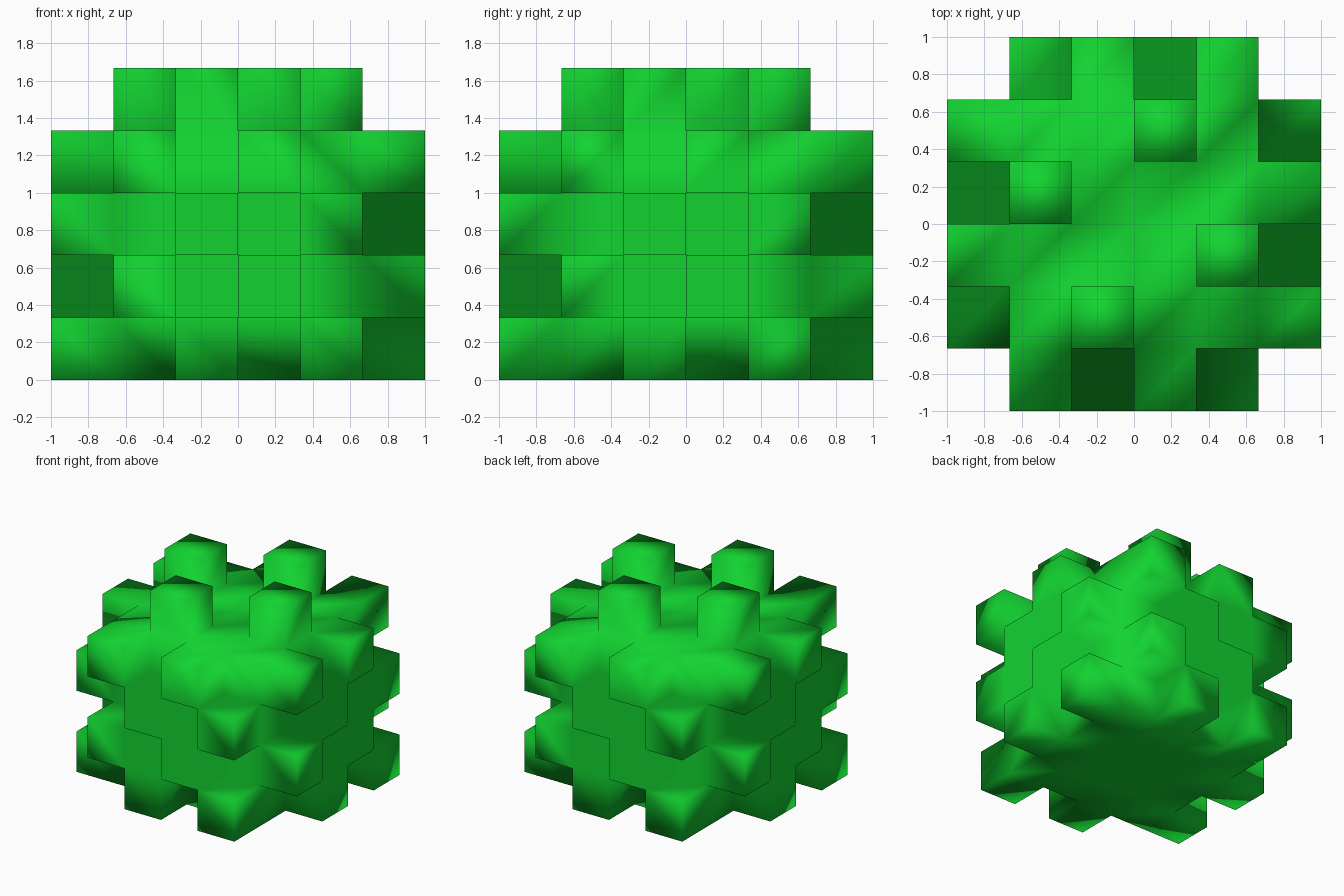
import bpy, bmesh
from mathutils import Vector

if "Cube" in bpy.data.objects:
    bpy.data.objects.remove(bpy.data.objects["Cube"])

N, LEVELS = 6, 5
CELL = 2.0 / N


def turns(i, j):
    """The cell and its three quarter-turn copies about the z axis."""
    for _ in range(4):
        yield i, j
        i, j = N - 1 - j, i


# Solid 4 x 4 core, four levels high
cells = {(i, j, k) for i in range(1, 5) for j in range(1, 5) for k in range(4)}

# Staggered leaf blocks on all four sides, offset on alternate levels
for k in range(4):
    for i in ((1, 3) if k % 2 else (2, 4)):
        cells |= {(a, b, k) for a, b in turns(i, 0)}

# Four leaf blocks on top
cells |= {(a, b, 4) for a, b in turns(2, 1)}

# Skin: one quad for each exposed cell side, sharing corner vertices
bm = bmesh.new()
corner = {}


def vert(p):
    key = tuple(round(c) for c in p)
    if key not in corner:
        x, y, z = key
        corner[key] = bm.verts.new((x * CELL - 1, y * CELL - 1, z * CELL))
    return corner[key]


for c in sorted(cells):
    for axis in range(3):
        for s in (-1, 1):
            n = Vector((0, 0, 0))
            n[axis] = s
            if tuple(round(a + b) for a, b in zip(c, n)) in cells:
                continue
            u = Vector((0, 0, 0))
            u[(axis + 1) % 3] = 1
            v = n.cross(u)
            mid = Vector(c) + Vector((0.5, 0.5, 0.5)) + n * 0.5
            quad = [mid + (u * a + v * b) * 0.5
                    for a, b in ((-1, -1), (1, -1), (1, 1), (-1, 1))]
            face = bm.faces.new([vert(p) for p in quad])
            face.smooth = True

mesh = bpy.data.meshes.new("bush_foliage")
bm.to_mesh(mesh)
bm.free()
bush = bpy.data.objects.new("bush_foliage", mesh)
bpy.context.collection.objects.link(bush)

# Leaf green
mat = bpy.data.materials.new("leaf_green")
mat.diffuse_color = (0.006, 0.65, 0.03, 1)
mat.use_nodes = True
mat.node_tree.nodes["Principled BSDF"].inputs["Base Color"].default_value = mat.diffuse_color
mesh.materials.append(mat)
